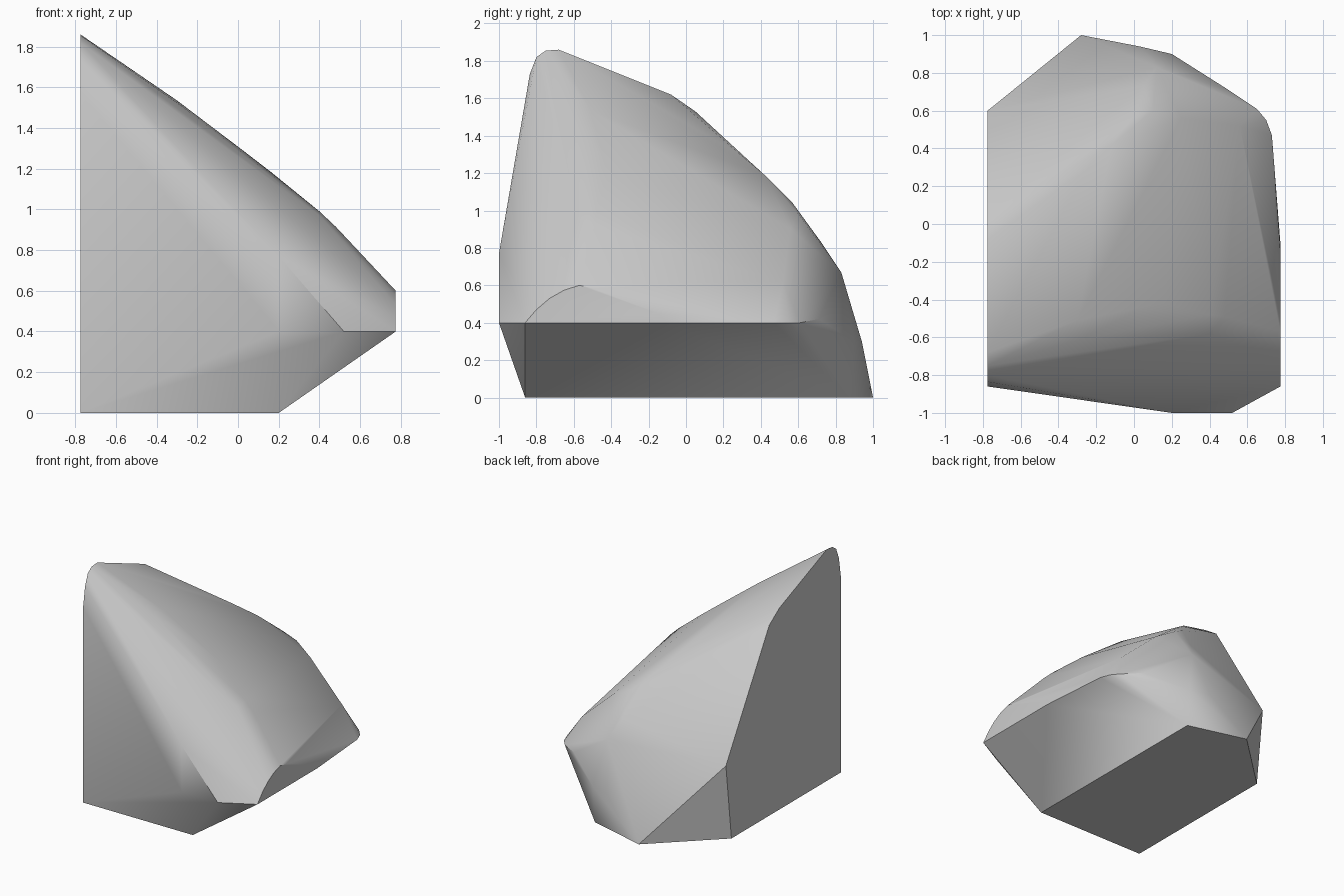
import bpy, bmesh, math

# Flat left wall: outline in (y, z) at constant x
LEFT_X, RIGHT_X = -0.775, 0.775
left_wall = [(-0.86, 0), (-0.86, 1.57), (-0.835, 1.73), (-0.80, 1.82), (-0.75, 1.855),
             (-0.68, 1.86), (-0.08, 1.62), (0.05, 1.53), (0.6, 0.61), (0.53, 0)]

# Narrow right edge: outline in (y, z) at constant x
right_edge = [(-0.86, 0.4), (-0.80, 0.47), (-0.73, 0.53), (-0.65, 0.575),
              (-0.57, 0.6), (-0.50, 0.585), (-0.15, 0.45), (-0.1, 0.4)]

# Base and slanted underside
base = [(0.2, -0.86, 0), (0.2, 0.87, 0), (-0.28, 1.0, 0)]
underside_rim = [(0.2, -1.0, 0.4), (0.52, -1.0, 0.4), (0.2, -1.0, 0.77),
                 (0.73, 0.47, 0.4), (0.70, 0.55, 0.4), (0.65, 0.61, 0.4)]

# Rounded ridge above the front slope
front_ridge = [(-0.28, -0.61, 1.51), (0.40, -0.58, 0.97), (-0.30, -0.51, 1.535),
               (0.03, -0.45, 1.285), (0.16, -0.42, 1.185), (0.40, -0.48, 0.99),
               (0.48, -0.49, 0.915)]

# Rounded shoulder falling to the back
back_shoulder = [(-0.25, 0.29, 1.30), (-0.12, 0.42, 1.19), (0.0, 0.57, 1.04),
                 (0.10, 0.60, 0.98), (0.25, 0.56, 0.90), (0.56, 0.52, 0.62),
                 (0.05, 0.73, 0.82), (0.12, 0.83, 0.67), (0.50, 0.71, 0.42),
                 (0.20, 0.90, 0.30), (0.03, 0.94, 0.30)]

points = [(LEFT_X, y, z) for y, z in left_wall]
points += [(RIGHT_X, y, z) for y, z in right_edge]
points += base + underside_rim + front_ridge + back_shoulder

# Wrap everything in one convex boulder
bm = bmesh.new()
for p in points:
    bm.verts.new(p)
bmesh.ops.convex_hull(bm, input=bm.verts[:])
bmesh.ops.delete(bm, geom=[v for v in bm.verts if not v.link_faces], context='VERTS')
bmesh.ops.dissolve_limit(bm, angle_limit=math.radians(1), verts=bm.verts[:], edges=bm.edges[:])
bmesh.ops.recalc_face_normals(bm, faces=bm.faces[:])

mesh = bpy.data.meshes.new("boulder")
bm.to_mesh(mesh)
bm.free()
boulder = bpy.data.objects.new("boulder", mesh)
bpy.context.collection.objects.link(boulder)
bpy.context.view_layer.objects.active = boulder
boulder.select_set(True)
bpy.ops.object.shade_smooth_by_angle(angle=math.radians(30))
